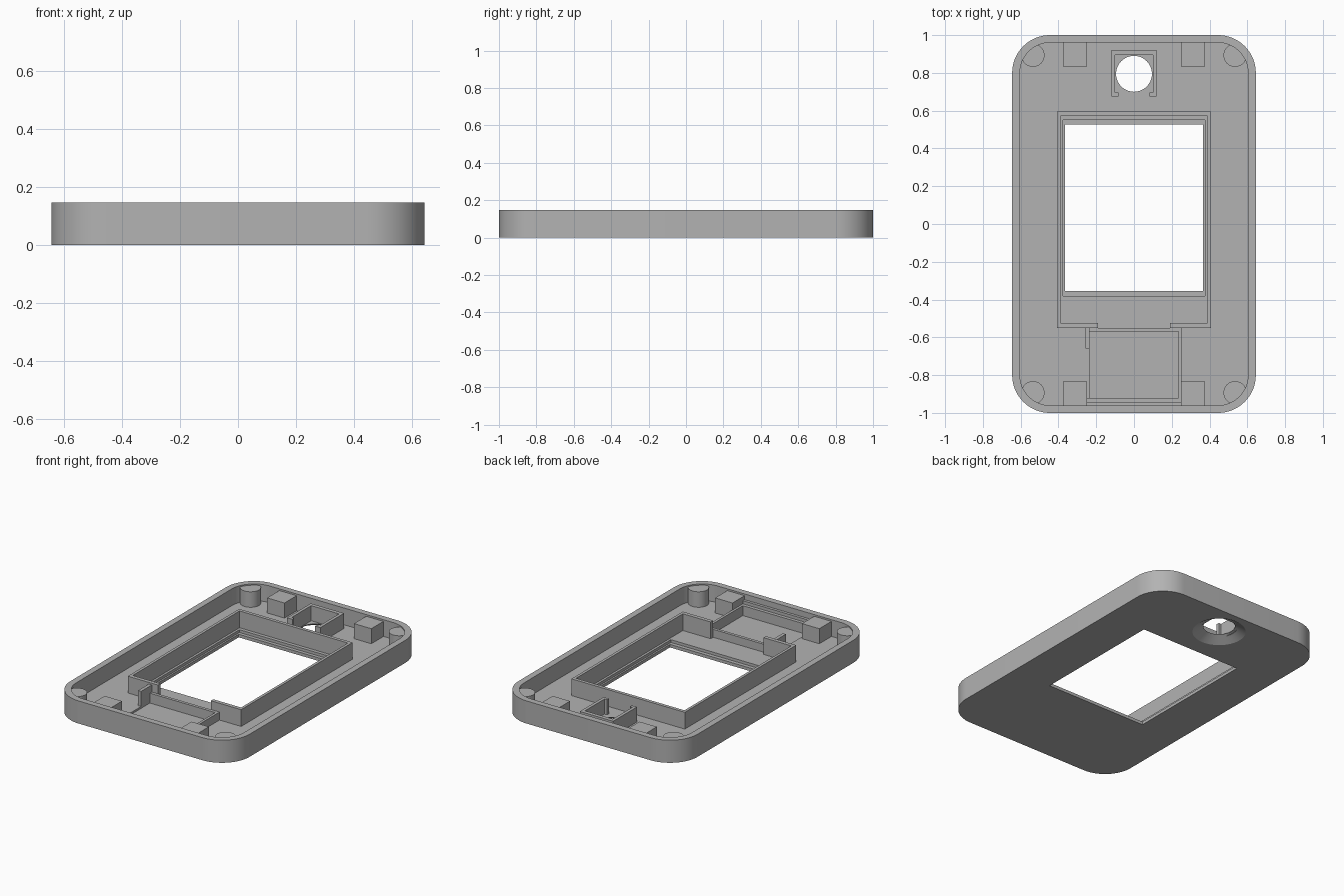
import bpy, bmesh, math

if "Cube" in bpy.data.objects:
    bpy.data.objects.remove(bpy.data.objects["Cube"], do_unlink=True)

grey = bpy.data.materials.new("plain_grey")
grey.use_nodes = True
GREY = (0.45, 0.45, 0.45, 1)
grey.diffuse_color = GREY
grey.node_tree.nodes["Principled BSDF"].inputs["Base Color"].default_value = GREY

RIM, FLOOR, INSERT = 0.147, 0.038, 0.136
BASE = FLOOR - 0.01  # fittings sink a little into the floor


def prism(name, outline, z0, z1):
    """Extrude a closed outline from z0 to z1."""
    bm = bmesh.new()
    face = bm.faces.new([bm.verts.new((x, y, z0)) for x, y in outline])
    top = bmesh.ops.extrude_face_region(bm, geom=[face])["geom"]
    bmesh.ops.translate(bm, vec=(0, 0, z1 - z0),
                        verts=[v for v in top if isinstance(v, bmesh.types.BMVert)])
    bmesh.ops.recalc_face_normals(bm, faces=bm.faces)
    return finish(name, bm)


def finish(name, bm):
    mesh = bpy.data.meshes.new(name)
    bm.to_mesh(mesh)
    bm.free()
    mesh.materials.append(grey)
    obj = bpy.data.objects.new(name, mesh)
    bpy.context.collection.objects.link(obj)
    return obj


def box(name, x0, x1, y0, y1, z0=BASE, z1=INSERT):
    return prism(name, [(x0, y0), (x1, y0), (x1, y1), (x0, y1)], z0, z1)


def cone(name, x, y, r0, r1, z0, z1):
    bm = bmesh.new()
    bmesh.ops.create_cone(bm, cap_ends=True, segments=48, radius1=r0, radius2=r1, depth=z1 - z0)
    bmesh.ops.translate(bm, vec=(x, y, (z0 + z1) / 2), verts=bm.verts)
    return finish(name, bm)


def rounded(hx, hy, r, steps=16):
    pts = []
    for quarter, (sx, sy) in enumerate([(1, 1), (-1, 1), (-1, -1), (1, -1)]):
        for i in range(steps + 1):
            a = (quarter + i / steps) * math.pi / 2
            pts.append((sx * (hx - r) + r * math.cos(a), sy * (hy - r) + r * math.sin(a)))
    return pts


def activate(obj):
    bpy.ops.object.select_all(action='DESELECT')
    obj.select_set(True)
    bpy.context.view_layer.objects.active = obj


def cut(obj, cutter):
    mod = obj.modifiers.new("cut", 'BOOLEAN')
    mod.operation, mod.solver, mod.object = 'DIFFERENCE', 'EXACT', cutter
    activate(obj)
    bpy.ops.object.modifier_apply(modifier=mod.name)
    bpy.data.objects.remove(cutter, do_unlink=True)


def smooth(obj):
    activate(obj)
    bpy.ops.object.shade_smooth_by_angle(angle=math.radians(30))


# Shell: rounded tray with window, stepped ledge, countersunk hole and bay
shell = prism("shell", rounded(0.645, 1.0, 0.2), 0, RIM)
cut(shell, prism("cavity", rounded(0.604, 0.96, 0.16), FLOOR, 0.3))
cut(shell, box("window_ledge", -0.375, 0.375, -0.38, 0.55, 0.02, 0.3))
cut(shell, box("window", -0.364, 0.364, -0.355, 0.527, -0.1, 0.3))
slope = 0.065 / FLOOR
cut(shell, cone("countersink", 0, 0.795, 0.16 + 0.01 * slope, 0.095 - 0.01 * slope,
                -0.01, FLOOR + 0.01))
cut(shell, cone("round_hole", 0, 0.795, 0.095, 0.095, -0.1, 0.3))
cut(shell, box("bay_recess", -0.235, 0.235, -0.92, -0.57, 0.026, 0.3))
smooth(shell)

# Screen frame: a C-shaped wall open towards the bay
half = [(0.19, -0.55), (0.408, -0.55), (0.408, 0.595)]
inner = [(0.39, 0.573), (0.39, -0.525), (0.19, -0.525)]
mirror = lambda pts: [(-x, y) for x, y in reversed(pts)]
prism("screen_frame", half + mirror(half) + mirror(inner) + inner, BASE, RIM)

# Corner posts and stop blocks along both ends
for sx, side in ((1, "left"), (-1, "right")):
    for sy, end in ((1, "back"), (-1, "front")):
        smooth(cone(f"{end}_{side}_post", sx * 0.535, sy * 0.893, 0.061, 0.061, BASE, INSERT + 0.003))
        xs = sorted((sx * 0.25, sx * 0.375))
        ys = sorted((sy * 0.835, sy * 0.97))
        box(f"{end}_{side}_block", *xs, *ys)

# Hooked bracket around the round hole
arm = [(0.082, 0.695), (0.082, 0.675), (0.12, 0.675), (0.12, 0.92)]
arm_in = [(0.1, 0.895), (0.1, 0.695)]
prism("hole_bracket", arm + mirror(arm) + mirror(arm_in) + arm_in, BASE, INSERT)

# Low walls of the front bay
LOW = 0.09
box("bay_back_wall", -0.25, 0.25, -0.57, -0.55, BASE, LOW)
box("bay_left_wall", 0.235, 0.252, -0.95, -0.55, BASE, LOW)
box("bay_right_stub", -0.257, -0.235, -0.66, -0.55)
box("bay_front_step", -0.25, 0.25, -0.942, -0.92, BASE, LOW)
box("bay_front_wall", -0.25, 0.25, -0.97, -0.942, BASE, LOW + 0.02)
